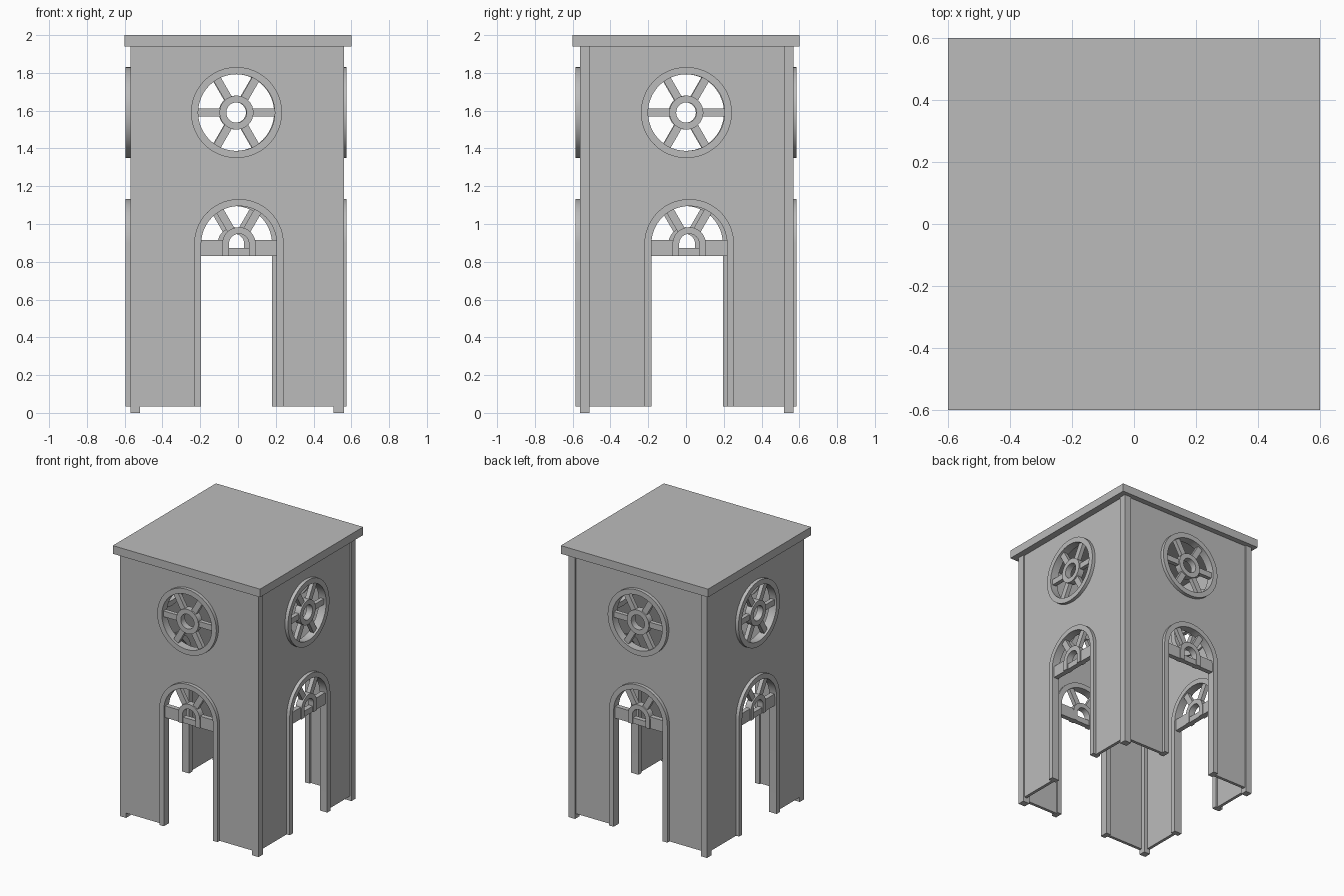
import bpy, bmesh, math
from mathutils import Matrix, Vector

if "Cube" in bpy.data.objects:
    bpy.data.objects.remove(bpy.data.objects["Cube"])

stone = bpy.data.materials.new("grey_stone")
stone.diffuse_color = (0.5, 0.5, 0.5, 1)
stone.use_nodes = True
stone.node_tree.nodes["Principled BSDF"].inputs["Base Color"].default_value = stone.diffuse_color


def box(name, lo, hi):
    me = bpy.data.meshes.new(name)
    bm = bmesh.new()
    bmesh.ops.create_cube(bm, size=1)
    for v in bm.verts:
        v.co = Vector([(a + b) / 2 + c * (b - a) for a, b, c in zip(lo, hi, v.co)])
    bm.to_mesh(me)
    bm.free()
    ob = bpy.data.objects.new(name, me)
    bpy.context.collection.objects.link(ob)
    me.materials.append(stone)


def panel(name, loops, near, far, frame):
    """Filled outline (with holes) in wall coordinates, from depth near to far."""
    cu = bpy.data.curves.new(name, 'CURVE')
    cu.dimensions = '2D'
    cu.fill_mode = 'BOTH'
    cu.extrude = (far - near) / 2
    for loop in loops:
        sp = cu.splines.new('POLY')
        sp.points.add(len(loop) - 1)
        for p, (u, v) in zip(sp.points, loop):
            p.co = (u, v, 0, 1)
        sp.use_cyclic_u = True
    ob = bpy.data.objects.new(name, cu)
    bpy.context.collection.objects.link(ob)
    bpy.ops.object.select_all(action='DESELECT')
    ob.select_set(True)
    bpy.context.view_layer.objects.active = ob
    bpy.ops.object.convert(target='MESH')
    ob = bpy.context.view_layer.objects.active
    me = ob.data
    bm = bmesh.new()
    bm.from_mesh(me)
    bmesh.ops.remove_doubles(bm, verts=bm.verts, dist=1e-5)
    bmesh.ops.recalc_face_normals(bm, faces=bm.faces)
    bmesh.ops.translate(bm, verts=bm.verts, vec=(0, 0, (near + far) / 2))
    bm.to_mesh(me)
    bm.free()
    me.materials.clear()
    me.materials.append(stone)
    ob.matrix_world = frame
    bpy.ops.object.shade_smooth_by_angle(angle=math.radians(30))


def circle(cu, cv, r, n=48):
    return [(cu + r * math.cos(2 * math.pi * i / n), cv + r * math.sin(2 * math.pi * i / n))
            for i in range(n)]


def arc(cu, cv, r, n=28):
    """Half circle from right to left."""
    return [(cu + r * math.cos(math.pi * i / n), cv + r * math.sin(math.pi * i / n))
            for i in range(n + 1)]


def arch_band(cu, cv, r_out, r_in, foot):
    return ([(cu + r_out, foot)] + arc(cu, cv, r_out) + [(cu - r_out, foot), (cu - r_in, foot)]
            + arc(cu, cv, r_in)[::-1] + [(cu + r_in, foot)])


def rect(u0, u1, v0, v1):
    return [(u0, v0), (u1, v0), (u1, v1), (u0, v1)]


def spoke(cu, cv, deg, r0, r1, w):
    c, s = math.cos(math.radians(deg)), math.sin(math.radians(deg))
    return [(cu + a * c - b * s, cv + a * s + b * c)
            for a, b in ((r0, -w), (r1, -w), (r1, w), (r0, w))]


FOOT, EAVE = 0.035, 1.94
WHEEL_V, ARCH_V, BAR_V = 1.59, 0.895, 0.83

# Flat roof slab and corner posts
box("roof_slab", (-0.6, -0.6, EAVE), (0.6, 0.6, 2.0))
for x0, x1 in ((-0.57, -0.52), (0.505, 0.56)):
    for y0, y1 in ((-0.56, -0.51), (0.52, 0.57)):
        box("corner_post", (x0, y0, 0), (x1, y1, EAVE))

# Each wall: name, left end, right end, wheel centre, arch centre
walls = (("front", -0.51, 0.515, 0.002, 0.015),
         ("right", -0.51, 0.52, 0.002, 0.017),
         ("back", -0.515, 0.51, 0.002, 0.010),
         ("left", -0.52, 0.51, 0.002, 0.005))
for i, (side, u0, u1, w, a) in enumerate(walls):
    frame = (Matrix.Translation((-0.01, 0, 0)) @ Matrix.Rotation(i * math.pi / 2, 4, 'Z')
             @ Matrix.Rotation(math.pi / 2, 4, 'X'))

    # Wall sheet with doorway and round window openings
    outline = ([(u1, EAVE), (u0, EAVE), (u0, FOOT), (a - 0.22, FOOT)]
               + arc(a, ARCH_V, 0.22)[::-1] + [(a + 0.22, FOOT), (u1, FOOT)])
    panel(side + "_wall", [outline, circle(w, WHEEL_V, 0.22)], 0.538, 0.56, frame)

    # Round window: rim, hub and six spokes
    panel(side + "_window_rim", [circle(w, WHEEL_V, 0.241), circle(w, WHEEL_V, 0.203)],
          0.525, 0.585, frame)
    panel(side + "_window_hub", [circle(w, WHEEL_V, 0.09, 32), circle(w, WHEEL_V, 0.054, 32)],
          0.53, 0.578, frame)
    for k in range(6):
        panel(side + "_window_spoke", [spoke(w, WHEEL_V, k * 60, 0.075, 0.215, 0.021)],
              0.538, 0.568, frame)

    # Doorway: arched frame, small inner arch, two spokes and the crossbar
    panel(side + "_door_frame", [arch_band(a, ARCH_V, 0.237, 0.2, FOOT)], 0.525, 0.585, frame)
    panel(side + "_fanlight_hub", [arch_band(a, ARCH_V, 0.088, 0.053, BAR_V)],
          0.53, 0.578, frame)
    for deg in (60, 120):
        panel(side + "_fanlight_spoke", [spoke(a, ARCH_V, deg, 0.075, 0.215, 0.021)],
              0.538, 0.568, frame)
    panel(side + "_crossbar_sill", [rect(a - 0.06, a + 0.06, BAR_V, 0.872)],
          0.535, 0.57, frame)
    for s in (-1, 1):
        ends = sorted((a + s * 0.07, a + s * 0.21))
        panel(side + "_crossbar", [rect(*ends, BAR_V, 0.916)], 0.535, 0.57, frame)
